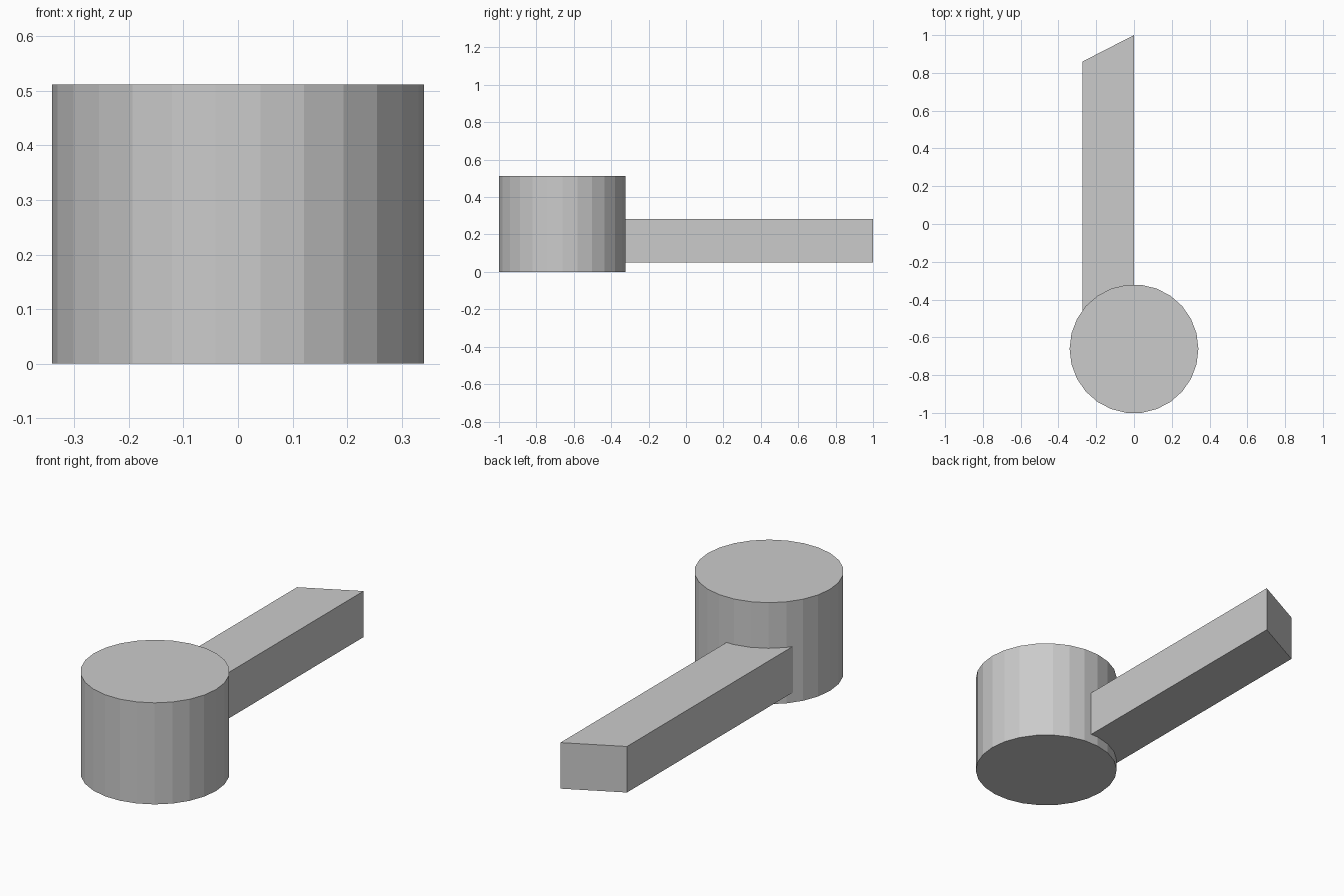
import bpy
import bmesh
from math import cos, sin, tau

cube = bpy.data.objects.get("Cube")
if cube:
    bpy.data.objects.remove(cube, do_unlink=True)

grey = bpy.data.materials.new("plain grey")
grey.use_nodes = True
colour = (0.6, 0.6, 0.6, 1)
grey.diffuse_color = colour
grey.node_tree.nodes["Principled BSDF"].inputs["Base Color"].default_value = colour


def prism(name, outline, bottom, top):
    """Extrude a counter-clockwise outline from bottom to top."""
    bm = bmesh.new()
    base = bm.faces.new([bm.verts.new((x, y, bottom)) for x, y in outline])
    grown = bmesh.ops.extrude_face_region(bm, geom=[base], use_keep_orig=True)
    verts = [v for v in grown["geom"] if isinstance(v, bmesh.types.BMVert)]
    bmesh.ops.translate(bm, verts=verts, vec=(0, 0, top - bottom))
    bmesh.ops.recalc_face_normals(bm, faces=bm.faces)
    mesh = bpy.data.meshes.new(name)
    bm.to_mesh(mesh)
    bm.free()
    mesh.materials.append(grey)
    obj = bpy.data.objects.new(name, mesh)
    bpy.context.scene.collection.objects.link(obj)
    return obj


# Faceted drum, with a flat facet at the front and back
SIDES, RADIUS, CENTRE_Y = 26, 0.341, -0.661
ring = [(RADIUS * cos(tau * i / SIDES), CENTRE_Y + RADIUS * sin(tau * i / SIDES))
        for i in range(SIDES)]
drum = prism("drum_with_arm", ring, 0, 0.512)

# Straight arm with a slanted far end, sunk into the drum
arm = prism("arm", [(-0.273, -0.55), (0, -0.55), (0, 1), (-0.273, 0.86)], 0.05, 0.282)

# Weld the arm to the drum so that no inner faces remain
union = drum.modifiers.new("weld arm", "BOOLEAN")
union.operation = "UNION"
union.solver = "EXACT"
union.object = arm
bpy.context.view_layer.objects.active = drum
bpy.ops.object.modifier_apply(modifier=union.name)
bpy.data.objects.remove(arm, do_unlink=True)
